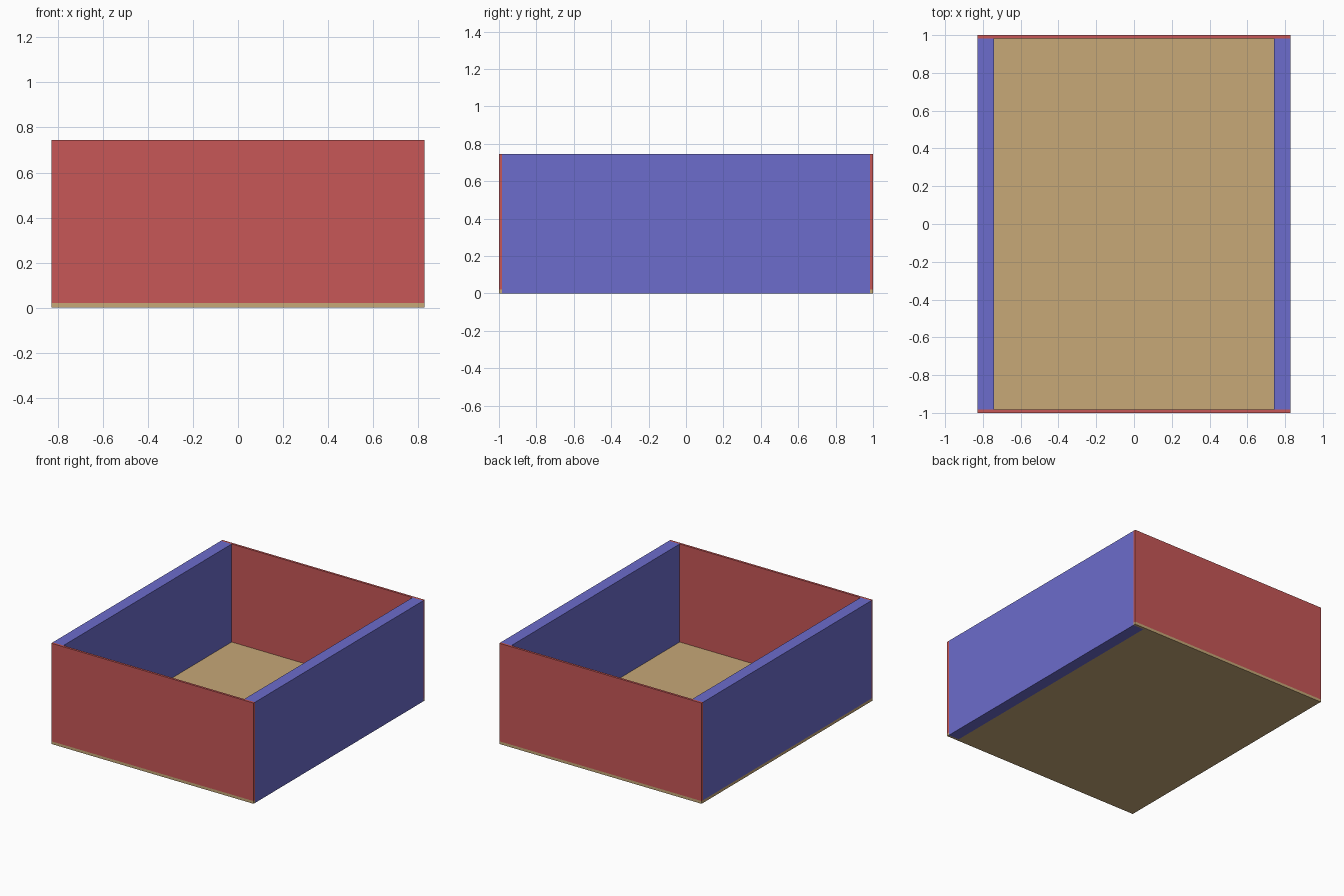
import bpy, bmesh

if "Cube" in bpy.data.objects:
    bpy.data.objects.remove(bpy.data.objects["Cube"])

W, D, H = 0.828, 1.0, 0.745   # half width, half depth, height
T, S, B = 0.017, 0.088, 0.02  # end panel, side wall and base thickness


def material(name, srgb):
    lin = [((c / 255 + 0.055) / 1.055) ** 2.4 for c in srgb]
    m = bpy.data.materials.new(name)
    m.diffuse_color = (*lin, 1)
    m.use_nodes = True
    m.node_tree.nodes["Principled BSDF"].inputs["Base Color"].default_value = m.diffuse_color
    return m


tan = material("tan", (199, 168, 119))
red = material("red", (199, 87, 87))
blue = material("blue", (108, 108, 204))


def slab(name, outline, z0, z1, mat):
    """Extrude a flat outline upward from z0 to z1."""
    bm = bmesh.new()
    face = bm.faces.new([bm.verts.new((x, y, z0)) for x, y in outline])
    ext = bmesh.ops.extrude_face_region(bm, geom=[face])
    top = [v for v in ext["geom"] if isinstance(v, bmesh.types.BMVert)]
    bmesh.ops.translate(bm, verts=top, vec=(0, 0, z1 - z0))
    bmesh.ops.recalc_face_normals(bm, faces=bm.faces)
    me = bpy.data.meshes.new(name)
    bm.to_mesh(me)
    bm.free()
    me.materials.append(mat)
    ob = bpy.data.objects.new(name, me)
    bpy.context.collection.objects.link(ob)
    return ob


def rect(x0, x1, y0, y1):
    return [(x0, y0), (x1, y0), (x1, y1), (x0, y1)]


# base panel, notched on the right where that wall reaches the ground
y = D - T
slab("base_panel", [(-W, -D), (W, -D), (W, -y), (W - S, -y),
                    (W - S, y), (W, y), (W, D), (-W, D)], 0, B, tan)

# thin front and back panels standing on the base
slab("front_panel", rect(-W, W, -D, -y), B, H, red)
slab("back_panel", rect(-W, W, y, D), B, H, red)

# thick side walls
slab("left_wall", rect(-W, -W + S, -y, y), B, H, blue)
slab("right_wall", rect(W - S, W, -y, y), 0, H, blue)
